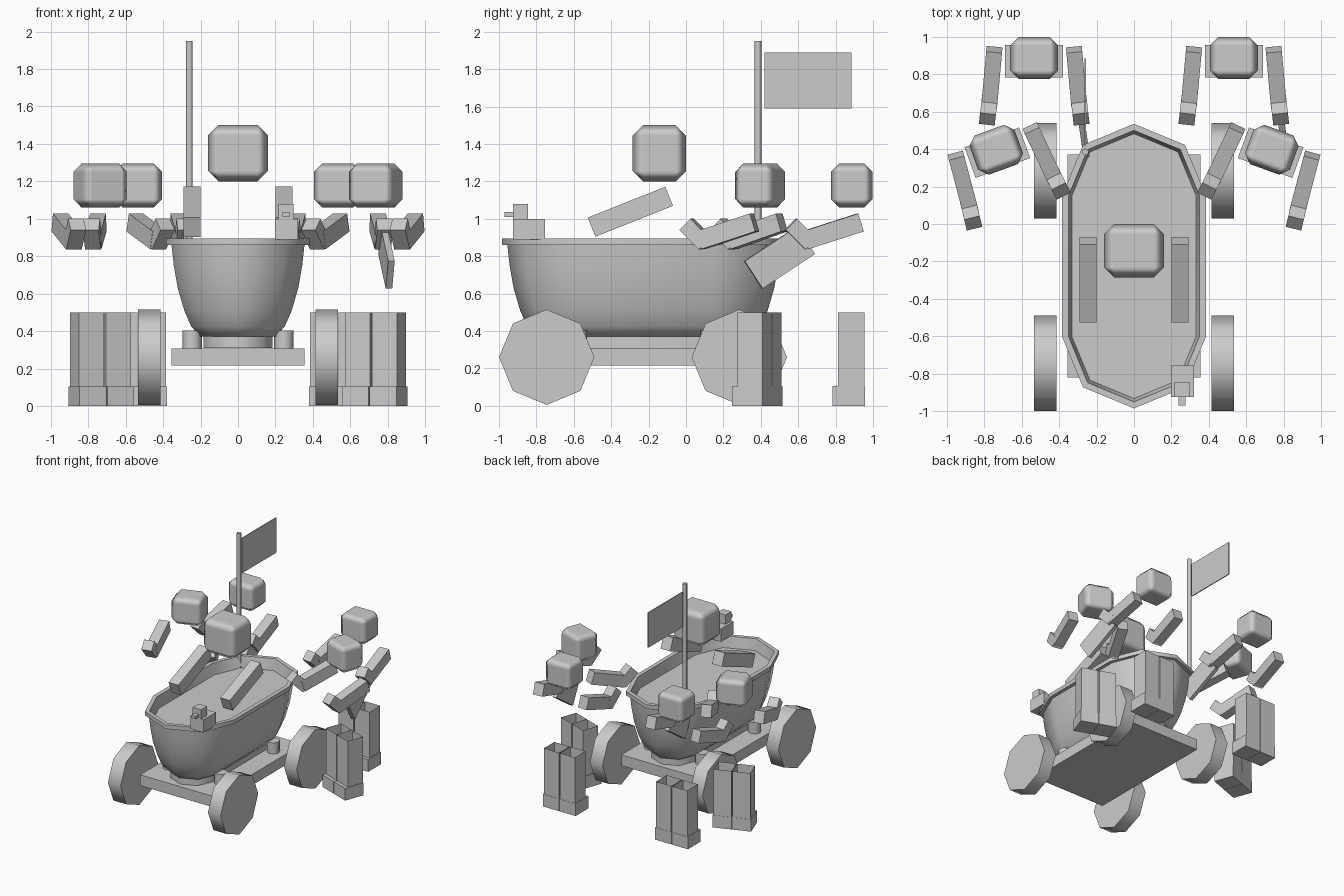
import bpy, bmesh, math
from mathutils import Vector, Matrix

if "Cube" in bpy.data.objects:
    bpy.data.objects.remove(bpy.data.objects["Cube"])


def make(name, bm, smooth=None):
    bmesh.ops.recalc_face_normals(bm, faces=bm.faces)
    me = bpy.data.meshes.new(name)
    bm.to_mesh(me)
    bm.free()
    ob = bpy.data.objects.new(name, me)
    bpy.context.collection.objects.link(ob)
    if smooth:
        bpy.ops.object.select_all(action='DESELECT')
        ob.select_set(True)
        bpy.context.view_layer.objects.active = ob
        bpy.ops.object.shade_smooth_by_angle(angle=math.radians(smooth))
    return ob


def box(name, lo, hi, xf=Matrix(), open_top=False):
    lo, hi = Vector(lo), Vector(hi)
    bm = bmesh.new()
    bmesh.ops.create_cube(bm, size=1)
    if open_top:
        top = [f for f in bm.faces if f.calc_center_median().z > 0.4]
        bmesh.ops.delete(bm, geom=top, context='FACES_ONLY')
    m = xf @ Matrix.Translation((lo + hi) / 2) @ Matrix.Diagonal((*(hi - lo), 1))
    bmesh.ops.transform(bm, matrix=m, verts=bm.verts)
    return make(name, bm)


def beam(name, p, q, width, height, xf=Matrix()):
    """Box running from p to q, width kept level."""
    p, q = Vector(p), Vector(q)
    d = (q - p).normalized()
    side = d.cross(Vector((0, 0, 1))).normalized()
    up = side.cross(d)
    rot = Matrix((side, d, up)).transposed().to_4x4()
    h = (q - p).length / 2
    return box(name, (-width / 2, -h, -height / 2), (width / 2, h, height / 2),
               xf @ Matrix.Translation((p + q) / 2) @ rot)


def cylinder(name, centre, r, depth, sides, axis='Z', turn=0):
    bm = bmesh.new()
    bmesh.ops.create_cone(bm, cap_ends=True, segments=sides, radius1=r, radius2=r, depth=depth)
    m = Matrix.Rotation(turn, 4, 'Z')
    if axis == 'X':
        m = Matrix.Rotation(math.pi / 2, 4, 'Y') @ m
    bmesh.ops.transform(bm, matrix=Matrix.Translation(centre) @ m, verts=bm.verts)
    return make(name, bm, 50)


def head(name, lo, hi, bevel, xf=Matrix()):
    ob = box(name, lo, hi, xf)
    ob.data.shade_smooth()
    b = ob.modifiers.new("bevel", 'BEVEL')
    b.width = bevel
    b.segments = 1
    b.harden_normals = True


# Bathtub: stretched octagon rings following a side profile, capped by the water
profile = [(.185, .31), (.185, .37), (.2, .37), (.25, .425), (.287, .51), (.322, .63),
           (.343, .75), (.355, .86), (.385, .86), (.385, .895), (.35, .895), (.332, .80)]
bm = bmesh.new()
rings = []
for r, z in profile:
    ring = []
    for cy, start in ((.15, 0), (-.6, 4)):
        for i in range(5):
            a = (start + i) * math.pi / 4
            ring.append(bm.verts.new((r * math.cos(a), cy + r * math.sin(a), z)))
    rings.append(ring)
for a, b in zip(rings, rings[1:]):
    for i in range(10):
        j = (i + 1) % 10
        bm.faces.new((a[i], a[j], b[j], b[i]))
bm.faces.new(rings[0])
bm.faces.new(rings[-1])
make("bathtub", bm, 50)

# Cart deck, tub feet and wheels
box("cart_deck", (-.355, -.82, .215), (.355, .37, .308))
for s in (-1, 1):
    for y in (-.58, .13):
        cylinder("tub_foot", (s * .245, y, .355), .052, .095, 8)
    for y in (-.745, .285):
        cylinder("wheel", (s * .475, y, .26), .255, .12, 8, 'X')

# Spout block on the front rim
box("spout_base", (.197, -.925, .89), (.32, -.755, 1.0))
box("spout_top", (.217, -.925, 1.0), (.297, -.845, 1.08))
box("spout_nozzle", (.237, -.97, 1.01), (.275, -.925, 1.035))

# Flag
cylinder("flag_pole", (-.26, .385, 1.385), .018, 1.13, 8)
box("flag", (-.264, .42, 1.59), (-.256, .885, 1.89))

# Rider
head("rider_head", (-.16, -.285, 1.2), (.16, 0, 1.5), .055)
for s in (-1, 1):
    beam("rider_arm", (s * .245, -.09, 1.12), (s * .245, -.505, .955), .092, .11)


# Pushers: head, bent arms, open-topped legs and feet
def pusher(x, y, angle, with_plank):
    xf = Matrix.Translation((x, y, 0)) @ Matrix.Rotation(math.radians(angle), 4, 'Z')
    head("pusher_head", (-.128, -.11, 1.06), (.128, .113, 1.295), .045, xf)
    for s in (-1, 1):
        beam("pusher_arm", (s * .213, .047, .98), (s * .24, -.25, .885), .085, .1, xf)
        beam("pusher_hand", (s * .238, -.22, .865), (s * .25, -.325, .97), .085, .085, xf)
        x0, x1 = sorted((s * .005, s * .148))
        box("pusher_leg", (x0, -.073, .1), (x1, .07, .5), xf, True)
        x0, x1 = sorted((s * .002, s * .155))
        box("pusher_foot", (x0, -.102, 0), (x1, .072, .105), xf)
    if with_plank:
        beam("hand_plank", (.24, -.245, .885), (.28, -.525, .70), .035, .175, xf)


for s in (-1, 1):
    pusher(s * .533, .885, 0, True)
    pusher(s * .735, .395, -s * 20, False)
